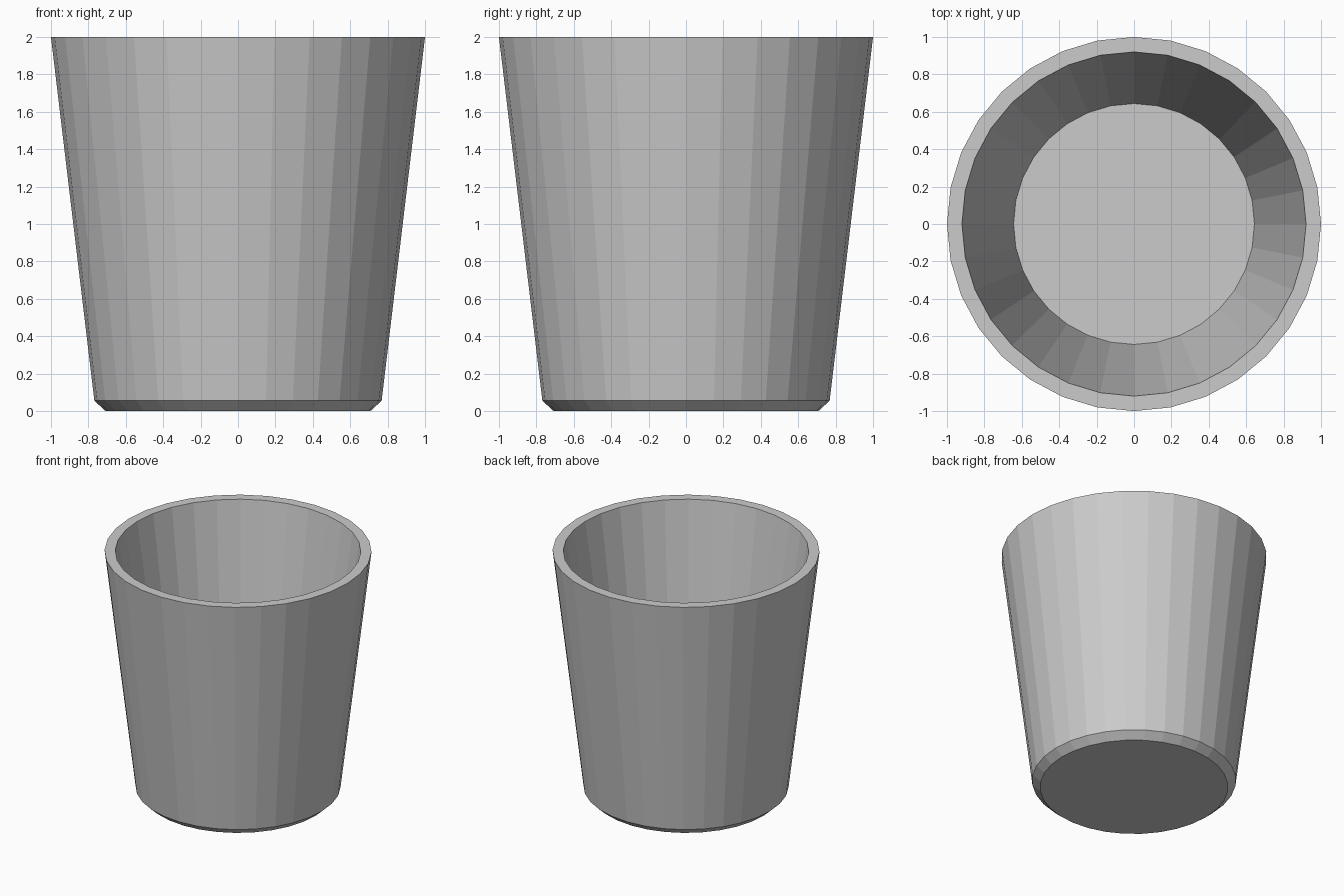
import bpy, bmesh
from math import cos, sin, tau

if "Cube" in bpy.data.objects:
    bpy.data.objects.remove(bpy.data.objects["Cube"])

SIDES = 32

# Cup profile (radius, z): chamfered foot, tapered outer wall, flat rim, inner wall to floor
PROFILE = [(0.708, 0.0), (0.768, 0.055), (1.0, 2.0), (0.92, 2.0), (0.644, 0.1)]


def ring(bm, r, z):
    return [bm.verts.new((r * cos(tau * i / SIDES), r * sin(tau * i / SIDES), z))
            for i in range(SIDES)]


bm = bmesh.new()
rings = [ring(bm, r, z) for r, z in PROFILE]

# Walls
for a, b in zip(rings, rings[1:]):
    for i in range(SIDES):
        j = (i + 1) % SIDES
        bm.faces.new((a[i], a[j], b[j], b[i]))

# Underside and inner floor
bm.faces.new(rings[0][::-1])
bm.faces.new(rings[-1])
bmesh.ops.recalc_face_normals(bm, faces=bm.faces)

mesh = bpy.data.meshes.new("tapered_cup")
bm.to_mesh(mesh)
bm.free()
cup = bpy.data.objects.new("tapered_cup", mesh)
bpy.context.collection.objects.link(cup)
